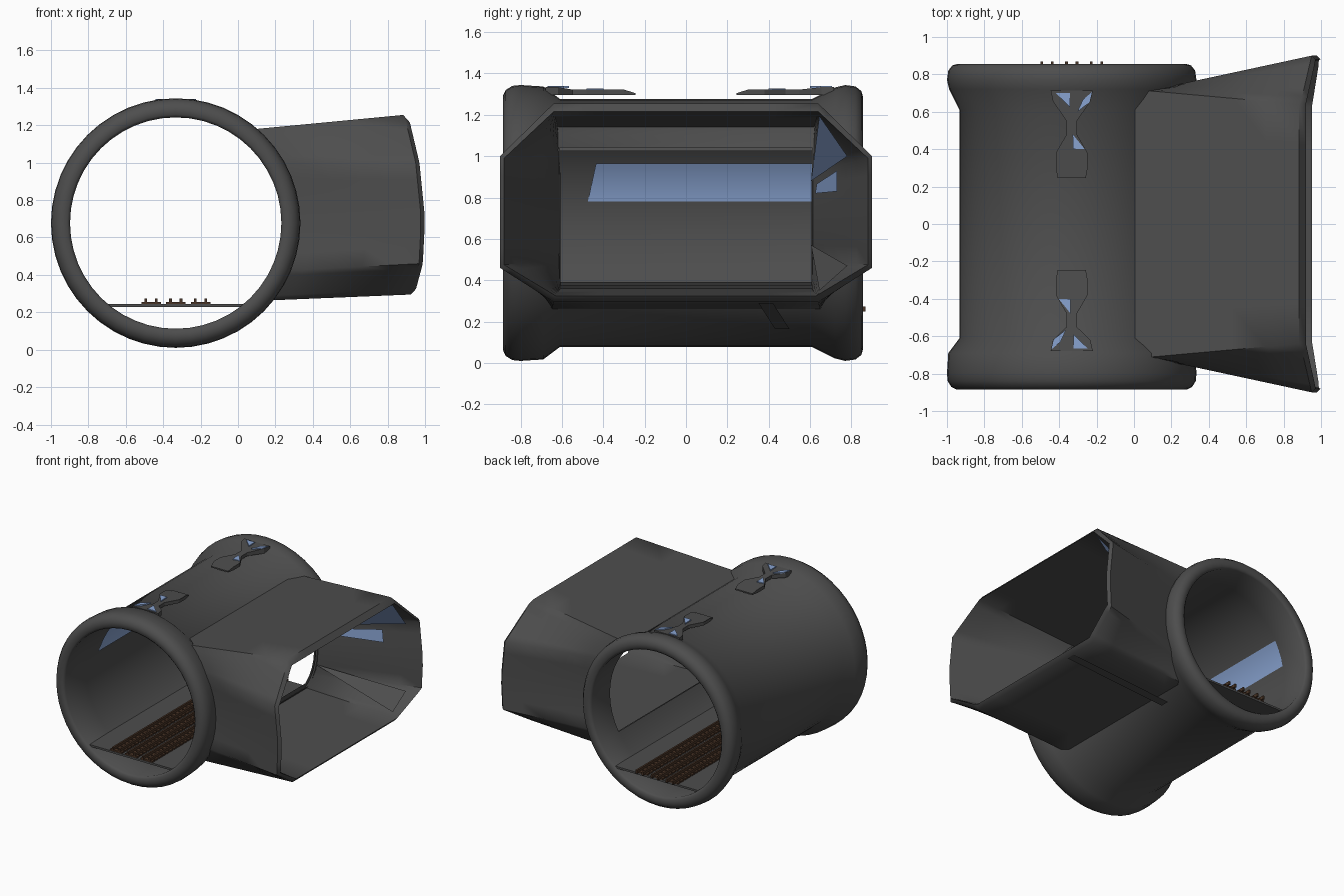
import bpy, bmesh, math

cube = bpy.data.objects.get("Cube")
if cube:
    bpy.data.objects.remove(cube, do_unlink=True)

CX, CZ = -0.333, 0.677      # tube axis
SEG = 48


def material(name, rgb):
    m = bpy.data.materials.new(name)
    m.use_nodes = True
    m.diffuse_color = (*rgb, 1)
    b = m.node_tree.nodes["Principled BSDF"]
    b.inputs["Base Color"].default_value = (*rgb, 1)
    b.inputs["Roughness"].default_value = 0.8
    return m


GREY = material("dark grey metal", (0.075, 0.075, 0.075))
BLUE = material("pale blue", (0.25, 0.37, 0.64))
RUST = material("rusty brown", (0.066, 0.034, 0.019))


def finish(name, bm, mat, angle=0):
    bmesh.ops.recalc_face_normals(bm, faces=bm.faces)
    me = bpy.data.meshes.new(name)
    bm.to_mesh(me)
    bm.free()
    me.materials.append(mat)
    ob = bpy.data.objects.new(name, me)
    bpy.context.collection.objects.link(ob)
    if angle:
        bpy.ops.object.select_all(action='DESELECT')
        ob.select_set(True)
        bpy.context.view_layer.objects.active = ob
        bpy.ops.object.shade_smooth_by_angle(angle=math.radians(angle))


def add_box(bm, x0, x1, y0, y1, z0, z1):
    for v in bmesh.ops.create_cube(bm, size=1)["verts"]:
        v.co.x = x0 if v.co.x < 0 else x1
        v.co.y = y0 if v.co.y < 0 else y1
        v.co.z = z0 if v.co.z < 0 else z1


def polygon_plate(bm, pts, z0, z1):
    f = bm.faces.new([bm.verts.new((x, y, z0)) for x, y in pts])
    ext = bmesh.ops.extrude_face_region(bm, geom=[f])
    for g in ext["geom"]:
        if isinstance(g, bmesh.types.BMVert):
            g.co.z = z1


def grid_faces(bm, rows, closed):
    n = len(rows[0])
    for a, b in zip(rows, rows[1:]):
        for i in range(n if closed else n - 1):
            j = (i + 1) % n
            bm.faces.new((a[i], a[j], b[j], b[i]))


def sheet(name, pts, mat):
    bm = bmesh.new()
    bm.faces.new([bm.verts.new(p) for p in pts])
    finish(name, bm, mat)


# Main tube: closed wall profile (y, radius) revolved, with a side opening
profile = [(-0.61, 0.57), (-0.87, 0.565), (-0.885, 0.58), (-0.885, 0.615),
           (-0.872, 0.643), (-0.84, 0.663), (-0.80, 0.667), (-0.69, 0.66), (-0.61, 0.60),
           (0.61, 0.60), (0.72, 0.655), (0.77, 0.667), (0.82, 0.66), (0.848, 0.638),
           (0.856, 0.61), (0.855, 0.58), (0.84, 0.565), (0.61, 0.57)]
bm = bmesh.new()
rows = []
for k in range(SEG):
    a = math.tau * k / SEG
    rows.append([bm.verts.new((CX + r * math.cos(a), y, CZ + r * math.sin(a)))
                 for y, r in profile])
grid_faces(bm, rows + [rows[0]], True)
hole = []
for f in bm.faces:
    c = f.calc_center_median()
    ang = math.degrees(math.atan2(c.z - CZ, c.x - CX))
    if abs(c.y) < 0.3 and -30 < ang < 37.5:
        hole.append(f)
bmesh.ops.delete(bm, geom=hole, context='FACES')
finish("main_tube", bm, GREY, 50)

# Side branch: flared shell lofted from the tube to an eight-sided mouth
MOUTH_X = [(0.0, 0.94), (0.3, 0.945), (0.46, 0.988), (0.7, 1.0),
           (1.0, 0.97), (1.21, 0.92), (1.25, 0.905)]


def mouth_x(z):
    for (a, xa), (b, xb) in zip(MOUTH_X, MOUTH_X[1:]):
        if z <= b + 0.01:
            return xa + (xb - xa) * (z - a) / (b - a)


def mirrored(half):
    return half + [(-y, z) for y, z in reversed(half)]


def along(loop, s):
    i = int(math.floor(s))
    (y0, z0), (y1, z1) = loop[i % 8], loop[(i + 1) % 8]
    t = s - i
    return y0 + (y1 - y0) * t, z0 + (z1 - z0) * t


def shell_point(start, mouth, radius, setback, s, t):
    y0, z0 = along(start, s)
    y1, z1 = along(mouth, s)
    x0 = CX + math.sqrt(radius ** 2 - (z0 - CZ) ** 2)
    x1 = mouth_x(z1) - setback
    return (x0 + (x1 - x0) * t, y0 + (y1 - y0) * t, z0 + (z1 - z0) * t)


OUT = (mirrored([(0.65, 0.26), (0.73, 0.42), (0.73, 1.0), (0.72, 1.17)]),
       mirrored([(0.64, 0.295), (0.90, 0.46), (0.90, 1.0), (0.64, 1.255)]), 0.59, 0.02)
INN = (mirrored([(0.608, 0.36), (0.608, 0.5), (0.608, 0.92), (0.62, 1.14)]),
       mirrored([(0.63, 0.325), (0.88, 0.475), (0.88, 0.99), (0.64, 1.215)]), 0.585, 0)
bm = bmesh.new()
rows = []
steps = [k / 5 for k in range(6)]
for part, ts in ((OUT, steps), (INN, steps[::-1])):
    for t in ts:
        rows.append([bm.verts.new(shell_point(*part, k / 6, t)) for k in range(48)])
grid_faces(bm, rows, True)
finish("side_branch", bm, GREY, 50)

# Flat gussets inside the back flank of the branch
sheet("upper_gusset", [(0.25, 0.605, 0.88), (0.90, 0.645, 1.195), (0.92, 0.78, 1.0)], BLUE)
sheet("middle_gusset", [(0.32, 0.625, 0.82), (0.76, 0.73, 0.83),
                        (0.75, 0.73, 0.93), (0.33, 0.632, 0.865)], BLUE)
sheet("lower_gusset", [(0.25, 0.605, 0.57), (0.92, 0.78, 0.47), (0.90, 0.645, 0.35)], GREY)

# Pale stripe on the inner wall opposite the branch
bm = bmesh.new()
rows = []
for k in range(9):
    z = 0.78 + 0.185 * k / 8
    x = CX - math.sqrt(0.562 ** 2 - (z - CZ) ** 2)
    rows.append([bm.verts.new((x, -0.475 + 0.04 * k / 8, z)), bm.verts.new((x, 0.61, z))])
grid_faces(bm, rows, False)
finish("wall_stripe", bm, BLUE, 50)

# Floor plate across the tube
bm = bmesh.new()
add_box(bm, -0.70, 0.03, -0.86, 0.84, 0.228, 0.243)
finish("floor_plate", bm, GREY)

# Three tracks with ties and paired rails
for n, cx in enumerate((-0.465, -0.333, -0.2)):
    bm = bmesh.new()
    for k in range(38):
        y = -0.84 + 0.045 * k
        add_box(bm, cx - 0.052, cx + 0.052, y - 0.017, y + 0.017, 0.243, 0.255)
    for dx in (-0.028, 0.028):
        add_box(bm, cx + dx - 0.007, cx + dx + 0.007, -0.86, 0.868, 0.248, 0.274)
    finish("track_%d" % (n + 1), bm, RUST)

# Bow-tie clips on the roof: low tip, raised wide end, the second turned half round
right = [(0.075, 0.245), (0.085, 0.30), (0.085, 0.38), (0.027, 0.48),
         (0.027, 0.55), (0.10, 0.62), (0.113, 0.68)]
outline = right + [(-x, y) for x, y in reversed(right)]
inlays = [[(0.005, 0.48), (0.008, 0.40), (0.07, 0.40)],
          [(-0.085, 0.665), (-0.01, 0.665), (-0.01, 0.59)],
          [(0.108, 0.67), (0.06, 0.63), (0.03, 0.565), (0.095, 0.615)]]


def raise_end(bm):
    for v in bm.verts:
        if v.co.z > 1.3:
            v.co.z += -0.017 if abs(v.co.y) < 0.26 else 0.012 if abs(v.co.y) > 0.56 else 0


for name, s, shift in (("back", 1, 0.035), ("front", -1, 0)):
    def place(pts):
        return [(CX + s * x, s * (y + (shift if y > 0.56 else 0))) for x, y in pts]
    bm = bmesh.new()
    polygon_plate(bm, place(outline), 1.295, 1.322)
    raise_end(bm)
    finish(name + "_roof_clip", bm, GREY)
    bm = bmesh.new()
    for p in inlays:
        polygon_plate(bm, place(p), 1.318, 1.327)
    raise_end(bm)
    finish(name + "_clip_inlay", bm, BLUE)

# Thin brace strip under the branch
sheet("under_brace", [(0.10, 0.43, 0.165), (0.10, 0.50, 0.165),
                      (0.92, 0.42, 0.29), (0.92, 0.35, 0.29)], GREY)
